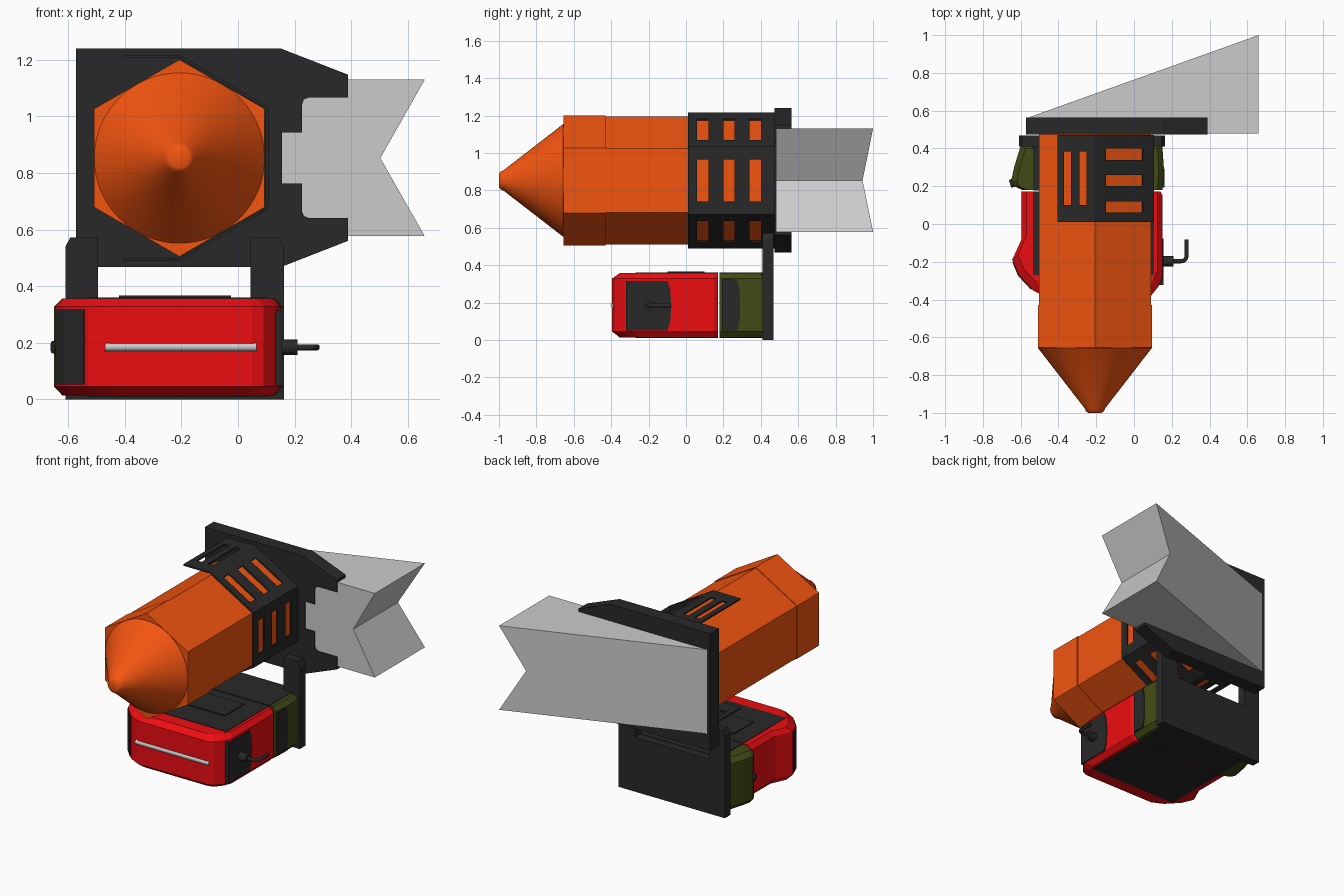
import bpy, bmesh, math

if "Cube" in bpy.data.objects:
    bpy.data.objects.remove(bpy.data.objects["Cube"])


def mat(name, c):
    m = bpy.data.materials.new(name)
    m.diffuse_color = (*c, 1)
    m.use_nodes = True
    m.node_tree.nodes["Principled BSDF"].inputs["Base Color"].default_value = m.diffuse_color
    return m


DARK = mat("dark", (0.022, 0.022, 0.022))
ORANGE = mat("orange", (0.9, 0.09, 0.005))
RED = mat("red", (0.85, 0.004, 0.006))
GREEN = mat("green", (0.055, 0.07, 0.008))
SILVER = mat("silver", (0.6, 0.6, 0.6))


def finish(name, bm, m):
    bmesh.ops.recalc_face_normals(bm, faces=bm.faces[:])
    me = bpy.data.meshes.new(name)
    bm.to_mesh(me)
    bm.free()
    ob = bpy.data.objects.new(name, me)
    bpy.context.collection.objects.link(ob)
    if m:
        me.materials.append(m)
    return ob


def loft(name, rings, m):
    """Skin a stack of equal-length rings and cap both ends."""
    bm = bmesh.new()
    vs = [[bm.verts.new(p) for p in r] for r in rings]
    n = len(rings[0])
    for a, b in zip(vs, vs[1:]):
        for i in range(n):
            j = (i + 1) % n
            bm.faces.new((a[i], a[j], b[j], b[i]))
    bm.faces.new(vs[0])
    bm.faces.new(vs[-1])
    return finish(name, bm, m)


def slab(name, prof, y0, y1, m):
    return loft(name, [[(x, y, z) for x, z in prof] for y in (y0, y1)], m)


def box(name, x0, x1, y0, y1, z0, z1, m):
    return slab(name, [(x0, z0), (x1, z0), (x1, z1), (x0, z1)], y0, y1, m)


def ring(r, n, y, cx=-0.207, cz=0.853):
    return [(cx + r * math.sin(math.tau * i / n), y, cz + r * math.cos(math.tau * i / n))
            for i in range(n)]


def smooth(ob):
    bpy.ops.object.select_all(action='DESELECT')
    bpy.context.view_layer.objects.active = ob
    ob.select_set(True)
    bpy.ops.object.shade_smooth_by_angle(angle=math.radians(35))


def rod(name, pts, r, m):
    cu = bpy.data.curves.new(name, 'CURVE')
    cu.dimensions = '3D'
    cu.bevel_depth = r
    cu.bevel_resolution = 4
    cu.use_fill_caps = True
    s = cu.splines.new('POLY')
    s.points.add(len(pts) - 1)
    for p, co in zip(s.points, pts):
        p.co = (*co, 1)
    ob = bpy.data.objects.new(name, cu)
    bpy.context.collection.objects.link(ob)
    cu.materials.append(m)


# hexagonal body and conical nose
loft("hex_body", [ring(0.343, 6, -0.43), ring(0.343, 6, 0.48)], ORANGE)
loft("hex_collar", [ring(0.348, 6, -0.655), ring(0.348, 6, -0.43)], ORANGE)
smooth(loft("nose_cone", [ring(0.301, 64, -0.65), ring(0.301, 64, -0.657), ring(0.055, 64, -0.975),
                          ring(0.047, 64, -0.992), ring(0.035, 64, -1.0)], ORANGE))

# slotted cage wrapped round the back of the body
path = [(-0.405, 1.217), (-0.207, 1.217), (0.107, 1.034), (0.107, 0.672), (-0.207, 0.489), (-0.405, 0.489)]
row_y = [0.01, 0.06, 0.12, 0.2, 0.26, 0.34, 0.4, 0.472]
across = ([0, 0.19, 0.81, 1], row_y)
lengthwise = ([0, 0.18, 0.36, 0.59, 0.77, 1], [0.01, 0.1, 0.385, 0.472])
mirrored = ([1 - u for u in reversed(lengthwise[0])], lengthwise[1])
bm = bmesh.new()
for (a, b), (us, ys) in zip(zip(path, path[1:]), [lengthwise, across, across, across, mirrored]):
    for i in range(len(us) - 1):
        for j in range(len(ys) - 1):
            if i % 2 and j % 2:
                continue  # slot
            bm.faces.new([bm.verts.new((a[0] + (b[0] - a[0]) * u, y, a[1] + (b[1] - a[1]) * u))
                          for u, y in ((us[i], ys[j]), (us[i + 1], ys[j]),
                                       (us[i + 1], ys[j + 1]), (us[i], ys[j + 1]))])
bmesh.ops.remove_doubles(bm, verts=bm.verts[:], dist=0.0005)
me = bpy.data.meshes.new("slotted_cage")
bm.to_mesh(me)
bm.free()
me.materials.append(DARK)
cage = bpy.data.objects.new("slotted_cage", me)
bpy.context.collection.objects.link(cage)
sol = cage.modifiers.new("thickness", 'SOLIDIFY')
sol.thickness = 0.01
sol.offset = -1

# notched mounting plate, symmetric about its mid height
half = [(-0.572, 1.24), (0.152, 1.24), (0.388, 1.148), (0.388, 1.067), (0.25, 1.067), (0.233, 1.06),
        (0.226, 1.042), (0.226, 0.944), (0.155, 0.944)]
slab("mounting_plate", half + [(x, 1.708 - z) for x, z in reversed(half)], 0.473, 0.565, DARK)

# swallow-tailed grey wedge
tail = [(-0.55, 1.13), (0.66, 1.13), (0.503, 0.853), (0.66, 0.577), (-0.55, 0.577)]
loft("tail_wedge", [[(x, 0.48, z) for x, z in tail],
                    [(x, 0.567 + (x + 0.55) * 0.358, z) for x, z in tail]], None)

# lower back plate with two uprights
slab("stand_plate", [(-0.61, 0), (0.163, 0), (0.163, 0.54), (0.146, 0.572), (0.045, 0.572), (0.045, 0.357),
                     (-0.495, 0.357), (-0.495, 0.572), (-0.593, 0.572), (-0.61, 0.54)], 0.41, 0.468, DARK)


# two-part lower housing with chamfered rims
def housing(name, outline, m):
    loft(name, [[(-0.23 + (x + 0.23) * s, 0.178 + (y - 0.178) * s, z) for x, y in outline]
                for z, s in ((0.014, 0.93), (0.045, 1), (0.328, 1), (0.357, 0.93))], m)


housing("front_housing", [(-0.595, 0.172), (-0.595, -0.08), (-0.645, -0.19), (-0.61, -0.27), (-0.53, -0.355),
                          (-0.45, -0.395), (0.05, -0.395), (0.09, -0.38), (0.13, -0.33), (0.15, -0.28),
                          (0.152, 0.15), (0.14, 0.172)], RED)
housing("rear_housing", [(-0.59, 0.18), (-0.635, 0.2), (-0.65, 0.23), (-0.635, 0.3), (-0.6, 0.415),
                         (0.15, 0.415), (0.158, 0.3), (0.15, 0.18)], GREEN)

# dark covers on top and underneath
for part, z0, z1 in (("top", 0.34, 0.36), ("bottom", 0.01, 0.03)):
    box(part + "_front_cover", -0.535, 0.105, -0.27, 0.17, z0, z1, DARK)
    box(part + "_rear_cover", -0.535, 0.105, 0.178, 0.412, z0, z1, DARK)
box("top_label_plate", -0.42, -0.025, -0.1, 0.1, 0.355, 0.367, DARK)

# dark side panels
side = [(-0.322, 0.05), (-0.1, 0.05), (-0.085, 0.09), (-0.078, 0.183), (-0.085, 0.275), (-0.1, 0.315), (-0.322, 0.315)]
loft("right_panel", [[(x, y, z) for y, z in side] for x in (0.12, 0.156)], DARK)
corner = [(-0.645, -0.2), (-0.614, -0.274), (-0.545, -0.348), (-0.53, -0.32), (-0.62, -0.2)]
loft("left_panel", [[(x, y, z) for x, y in corner] for z in (0.052, 0.318)], DARK)
vent = [(0.192, 0.05), (0.275, 0.05), (0.29, 0.12), (0.29, 0.25), (0.275, 0.325), (0.192, 0.325)]
loft("right_vent", [[(x, y, z) for y, z in vent] for x in (0.14, 0.162)], DARK)
rod("left_knob", [(-0.62, 0.225, 0.185), (-0.656, 0.212, 0.185)], 0.022, DARK)

# front bar and side crank
rod("front_bar", [(-0.47, -0.388, 0.185), (0.065, -0.388, 0.185)], 0.015, SILVER)
rod("crank_hub", [(0.14, -0.197, 0.184), (0.21, -0.197, 0.184)], 0.027, DARK)
bend = [(0.25 + 0.028 * math.sin(t * math.pi / 8), -0.169 - 0.028 * math.cos(t * math.pi / 8), 0.184) for t in range(5)]
rod("crank_handle", [(0.2, -0.197, 0.184)] + bend + [(0.278, -0.083, 0.184)], 0.011, DARK)
